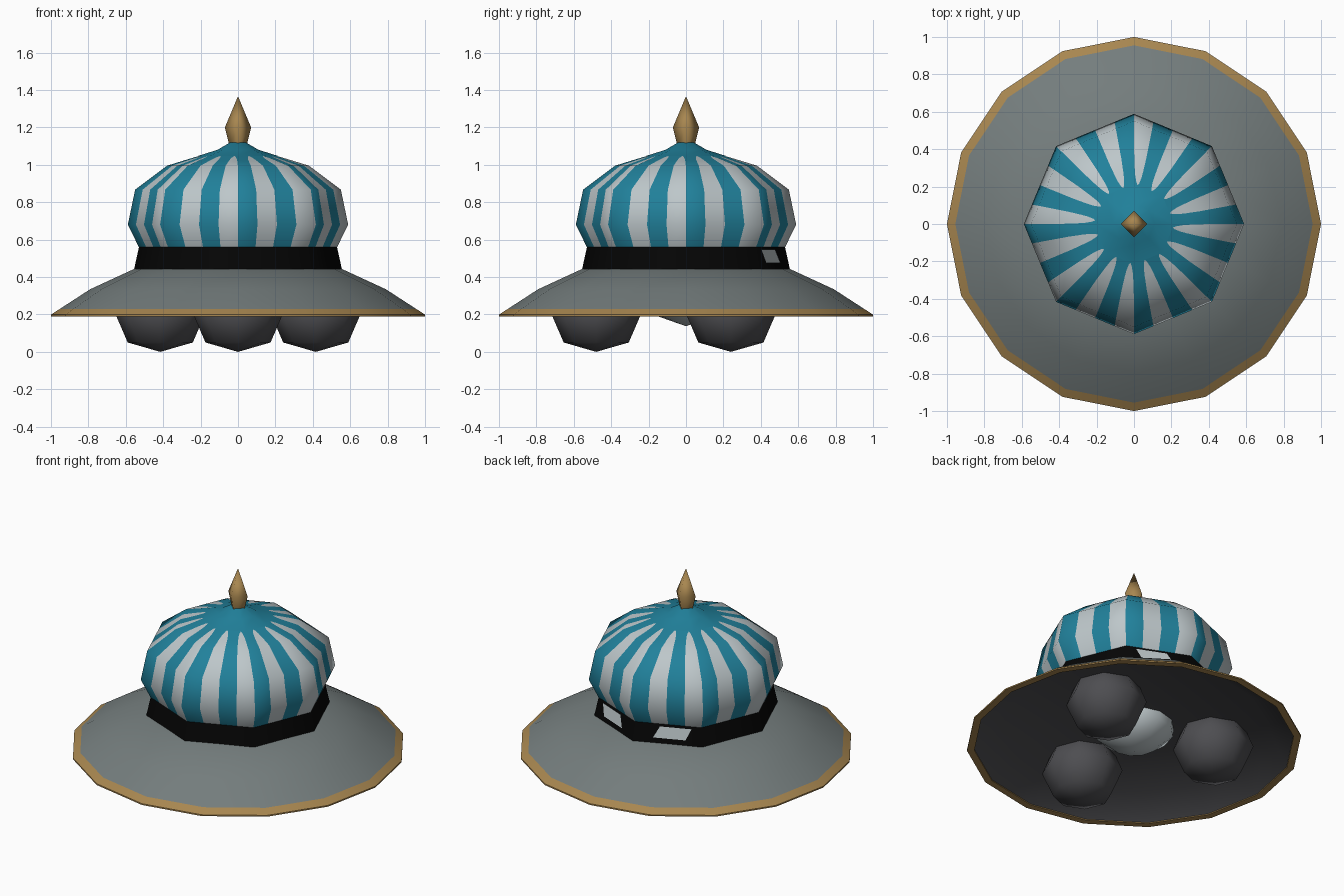
import bpy, math
from mathutils import Vector

if "Cube" in bpy.data.objects:
    bpy.data.objects.remove(bpy.data.objects["Cube"])


def material(name, r, g, b):
    m = bpy.data.materials.new(name)
    m.diffuse_color = (r, g, b, 1)
    m.use_nodes = True
    m.node_tree.nodes["Principled BSDF"].inputs["Base Color"].default_value = m.diffuse_color
    return m


TEAL = material("teal", 0.015, 0.22, 0.33)
WHITE = material("pale grey", 0.51, 0.57, 0.59)
HULL = material("hull grey", 0.175, 0.205, 0.205)
GOLD = material("gold trim", 0.39, 0.24, 0.08)
BLACK = material("black", 0.0015, 0.0015, 0.0015)
DARK = material("charcoal", 0.075, 0.075, 0.082)


def build(name, verts, faces, mats, index=None, smooth=40):
    me = bpy.data.meshes.new(name)
    me.from_pydata(verts, [], faces)
    for m in mats:
        me.materials.append(m)
    for i, p in enumerate(me.polygons):
        p.material_index = index[i] if index else 0
    ob = bpy.data.objects.new(name, me)
    bpy.context.collection.objects.link(ob)
    bpy.context.view_layer.objects.active = ob
    ob.select_set(True)
    if smooth:
        bpy.ops.object.shade_smooth_by_angle(angle=math.radians(smooth))
    ob.select_set(False)
    return ob


def lathe(name, profile, sides, mats, row_mat=None, centre=(0, 0), smooth=40):
    """Revolve (radius, z) points listed bottom to top on the outside."""
    verts, rings, faces, index = [], [], [], []
    for r, z in profile:
        n = 1 if r == 0 else sides
        rings.append([len(verts) + i % n for i in range(sides)])
        for i in range(n):
            a = math.tau * i / sides
            verts.append((centre[0] + r * math.cos(a), centre[1] + r * math.sin(a), z))
    for k in range(len(rings) - 1):
        lo, hi = rings[k], rings[k + 1]
        for i in range(sides):
            j = (i + 1) % sides
            faces.append(tuple(dict.fromkeys((lo[i], lo[j], hi[j], hi[i]))))
            index.append(row_mat[k] if row_mat else 0)
    return build(name, verts, faces, mats, index, smooth)


def oct_point(face, t, r, z):
    """Point at fraction t along one side of an octagon."""
    a, b = math.tau * face / 8, math.tau * (face + 1) / 8
    p = Vector((r * math.cos(a), r * math.sin(a), z))
    return p.lerp(Vector((r * math.cos(b), r * math.sin(b), z)), t)


# saucer hull: hollow underside, gold rim, sloping top
lathe("saucer_hull",
      [(0, 0.31), (0.79, 0.305), (0.955, 0.195), (0.956, 0.19), (1.0, 0.19), (1.0, 0.199),
       (0.955, 0.228), (0.79, 0.335), (0.556, 0.443), (0.45, 0.446)],
      16, [DARK, GOLD, HULL], [0, 0, 1, 1, 1, 1, 2, 2, 2], smooth=35)

# black band under the dome
lathe("dome_band", [(0.557, 0.435), (0.529, 0.562), (0.45, 0.562)], 8, [BLACK], smooth=50)

# two slanted plates on the back of the band, mirrored
for face, side in ((2, "left"), (1, "right")):
    pts = []
    for t, z in ((0.29, 0.476), (0.76, 0.476), (0.85, 0.546), (0.38, 0.546)):
        r = 0.557 - (z - 0.435) * 0.22 + 0.004
        pts.append(oct_point(face, t if face == 2 else 1 - t, r, z))
    if face == 1:
        pts.reverse()
    build("band_window_" + side, pts, [(0, 1, 2, 3)], [WHITE], smooth=0)

# striped dome: (radius, z, pinch of the pale stripes)
RINGS = [(0.53, 0.56, 0), (0.589, 0.68, 0), (0.55, 0.867, 0), (0.38, 0.995, 0.03),
         (0.30, 1.0202, 0.15), (0.26, 1.0329, 0.3), (0.23, 1.0424, 0.6), (0.215, 1.0471, 1.0)]
verts, faces, index = [], [], []
for r, z, pinch in RINGS:
    for k in range(32):
        f, q = divmod(k, 4)
        # pale stripes are the odd columns; both borders move to their middle
        t = q / 4 + 0.125 * pinch * (1 if q % 2 else -1)
        if t < 0:
            f, t = f - 1, t + 1
        verts.append(oct_point(f, t, r, z))
for row in range(len(RINGS) - 1):
    for k in range(32):
        n = (k + 1) % 32
        a, b = row * 32, row * 32 + 32
        faces.append((a + k, a + n, b + n, b + k))
        index.append(k % 2)
build("striped_dome", verts, faces, [TEAL, WHITE], index, smooth=50)

# plain top of the dome
lathe("dome_cap", [(0.215, 1.0471), (0.11, 1.08), (0.045, 1.118), (0, 1.12)], 8, [TEAL], smooth=50)

# four-sided finial
lathe("finial", [(0.045, 1.10), (0.07, 1.20), (0, 1.367)], 4, [GOLD], smooth=120)

# three landing balls
for i in range(3):
    a = math.radians(-90 + 120 * i)
    lathe("landing_ball_%d" % (i + 1),
          [(0, 0), (0.174, 0.05), (0.241, 0.205), (0.177, 0.365), (0, 0.42)],
          8, [DARK], centre=(0.48 * math.cos(a), 0.48 * math.sin(a)), smooth=60)

# pale lamp under the middle
lathe("belly_lamp", [(0, 0.137), (0.145, 0.188), (0.235, 0.26), (0.24, 0.315)], 12, [WHITE], smooth=60)
